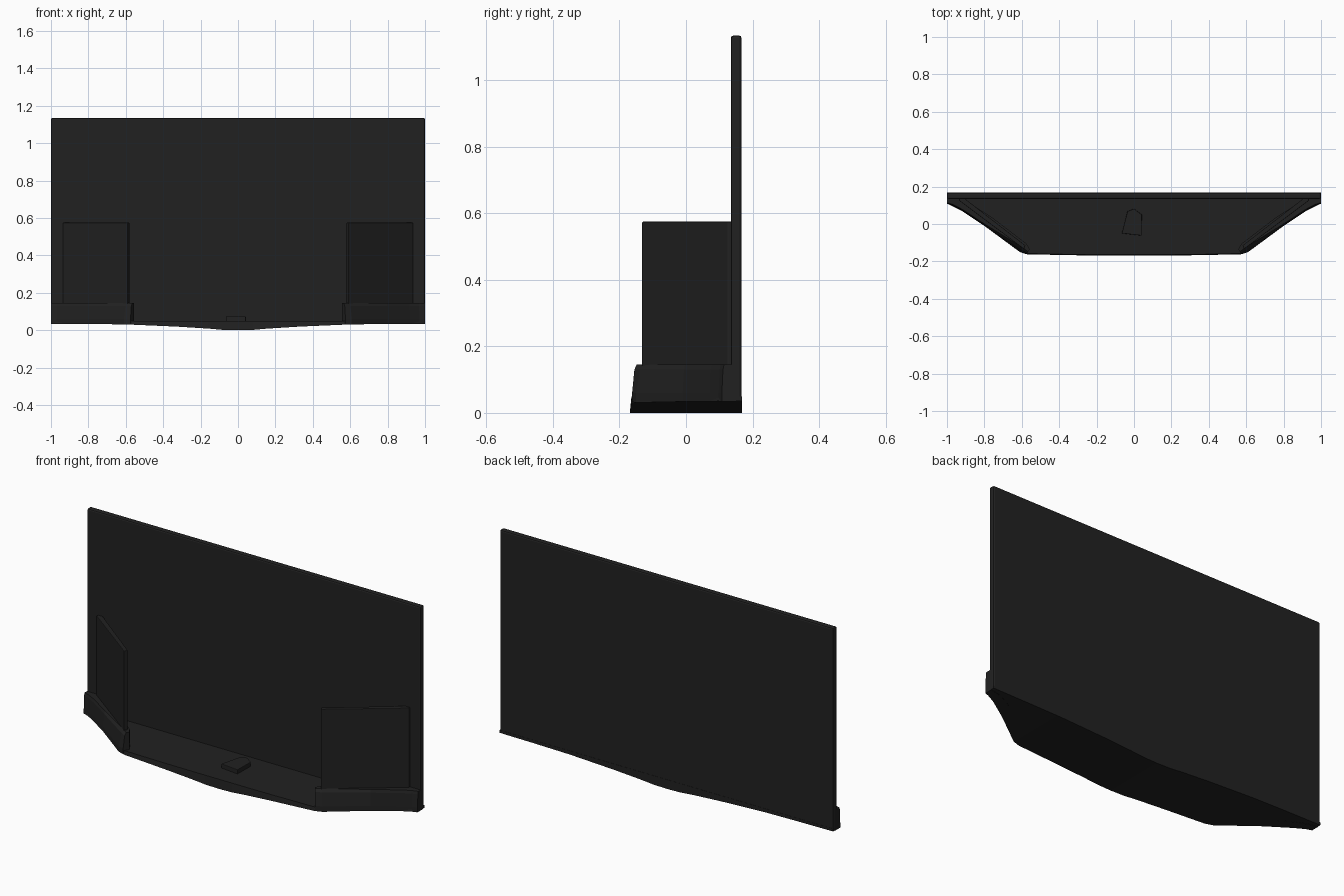
import bpy, bmesh, math

if "Cube" in bpy.data.objects:
    bpy.data.objects.remove(bpy.data.objects["Cube"])

charcoal = bpy.data.materials.new("charcoal")
charcoal.diffuse_color = (0.0155, 0.0155, 0.0155, 1)
charcoal.use_nodes = True
charcoal.node_tree.nodes["Principled BSDF"].inputs["Base Color"].default_value = charcoal.diffuse_color


def finish(name, bm, bevel=0.0, segments=2):
    bmesh.ops.recalc_face_normals(bm, faces=bm.faces)
    me = bpy.data.meshes.new(name)
    bm.to_mesh(me)
    bm.free()
    me.materials.append(charcoal)
    ob = bpy.data.objects.new(name, me)
    bpy.context.collection.objects.link(ob)
    if bevel:
        mod = ob.modifiers.new("soft_edges", 'BEVEL')
        mod.width = bevel
        mod.segments = segments
        mod.limit_method = 'ANGLE'
        mod.angle_limit = math.radians(35)
    return ob


def loft(name, rings, bevel=0.0):
    """Skin a row of equal closed rings and cap both ends."""
    bm = bmesh.new()
    rows = [[bm.verts.new(p) for p in ring] for ring in rings]
    n = len(rows[0])
    for a, b in zip(rows, rows[1:]):
        for i in range(n):
            j = (i + 1) % n
            bm.faces.new((a[i], a[j], b[j], b[i]))
    bm.faces.new(rows[0])
    bm.faces.new(rows[-1])
    return finish(name, bm, bevel)


def prism(name, outline, z0, z1, bevel=0.0):
    return loft(name, [[(x, y, z) for x, y in outline] for z in (z0, z1)], bevel)


# Tall back panel with softened corners
prism("back_panel", [(-1, 0.135), (1, 0.135), (1, 0.167), (-1, 0.167)],
      0.035, 1.135, 0.008)

# Floor tray: flat top, underside sagging to the middle (x, front y, bottom z)
half = [(0.0, -0.168, 0.0), (0.08, -0.168, 0.002), (0.16, -0.168, 0.009),
        (0.32, -0.167, 0.019), (0.57, -0.162, 0.03), (0.61, -0.15, 0.031),
        (0.80, -0.01, 0.034), (0.92, 0.07, 0.035), (1.0, 0.11, 0.036)]
stations = [(-x, y, z) for x, y, z in reversed(half[1:])] + half
loft("floor_tray", [[(x, y, z), (x, y + 0.004, 0.05),
                     (x, 0.168, 0.05), (x, 0.168, z)] for x, y, z in stations])

# Low kerb along each slanted side (outer x, y, inner x, y)
kerb = [(0.575, -0.162, 0.557, -0.135), (0.61, -0.15, 0.575, -0.105),
        (0.80, -0.01, 0.765, 0.04), (0.92, 0.07, 0.885, 0.115),
        (0.97, 0.098, 0.95, 0.14), (1.0, 0.108, 1.0, 0.15)]
for side, label in ((-1, "left"), (1, "right")):
    rings = []
    for i, (ox, oy, ix, iy) in enumerate(kerb):
        lean = 0.5 if i < 2 else 0.15      # front end leans back toward the top
        def at(t, z):
            return (side * (ox + (ix - ox) * t), oy + (iy - oy) * t, z)
        rings.append([at(0, 0.034), at(0, 0.06), at(lean * 0.5, 0.13),
                      at(lean, 0.145), at(1, 0.145), at(1, 0.034)])
    loft(label + "_kerb", rings)

    # Upright wing panel standing on the kerb
    wing = [(0.59, -0.133), (0.935, 0.125), (0.935, 0.14), (0.91, 0.14), (0.58, -0.115)]
    prism(label + "_wing_panel", [(side * x, y) for x, y in wing],
          0.14, 0.575, 0.003)

# Small plate lying in the middle of the floor
prism("floor_plate", [(-0.065, -0.05), (0.04, -0.062), (0.042, 0.05),
                      (0.0, 0.082), (-0.035, 0.068)], 0.045, 0.073, 0.003)
